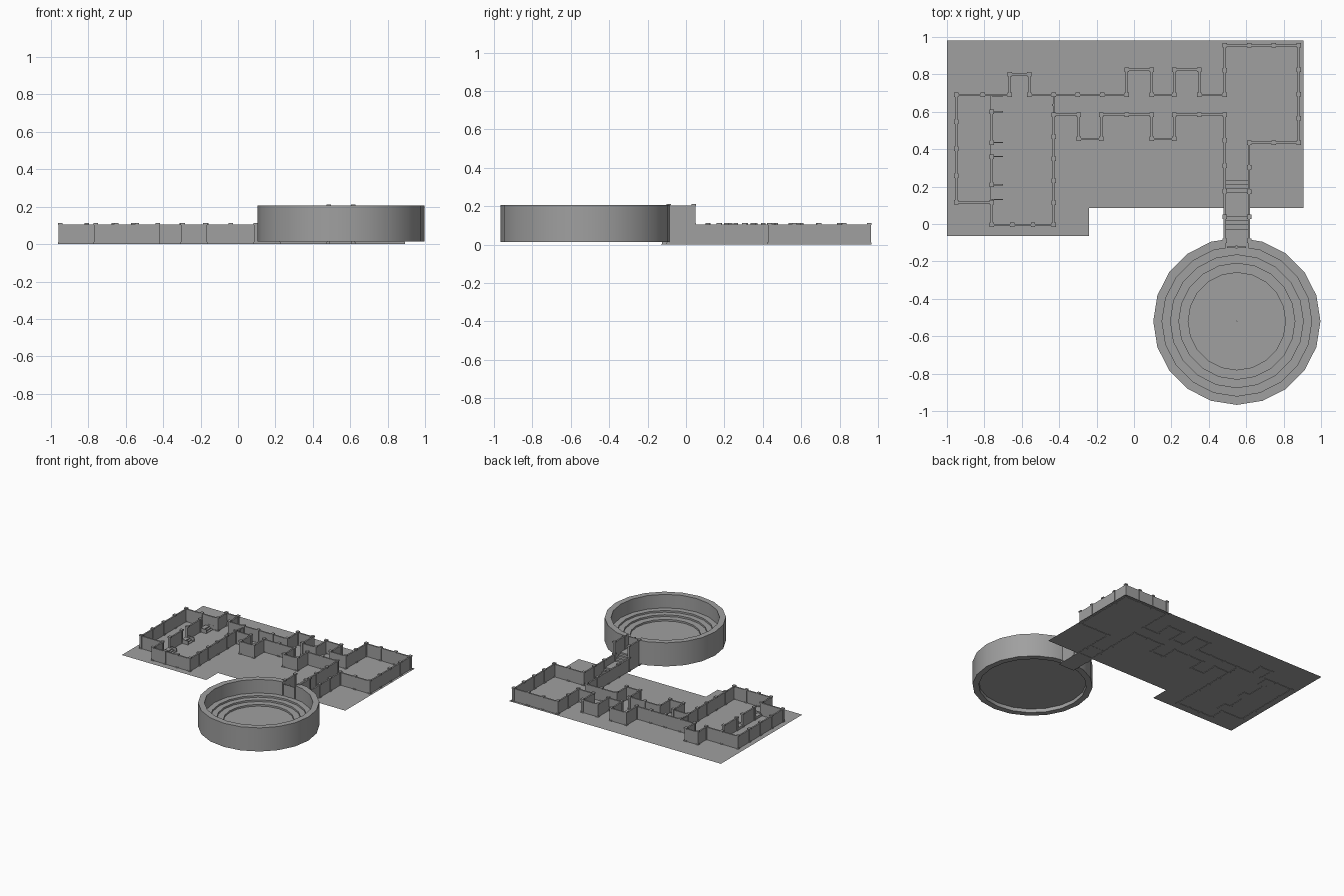
import bpy, bmesh, math
from mathutils import Matrix, Vector

cube = bpy.data.objects.get("Cube")
if cube:
    bpy.data.objects.remove(cube, do_unlink=True)

stone = bpy.data.materials.new("grey_stone")
stone.use_nodes = True
GREY = (0.35, 0.35, 0.35, 1)
stone.diffuse_color = GREY
stone.node_tree.nodes["Principled BSDF"].inputs["Base Color"].default_value = GREY


def finish(name, bm):
    bmesh.ops.recalc_face_normals(bm, faces=bm.faces)
    mesh = bpy.data.meshes.new(name)
    bm.to_mesh(mesh)
    bm.free()
    mesh.materials.append(stone)
    obj = bpy.data.objects.new(name, mesh)
    bpy.context.collection.objects.link(obj)
    return obj


def box(bm, x0, x1, y0, y1, z0, z1):
    mat = Matrix.Translation(((x0 + x1) / 2, (y0 + y1) / 2, (z0 + z1) / 2))
    mat = mat @ Matrix.Diagonal((x1 - x0, y1 - y0, z1 - z0, 1))
    bmesh.ops.create_cube(bm, size=1, matrix=mat)


def pillar(bm, x, y, top):
    # Shaft with a wider foot and cap
    for half, z0, z1 in ((0.009, 0, top), (0.012, 0, 0.01), (0.012, top - 0.01, top)):
        box(bm, x - half, x + half, y - half, y + half, z0, z1)


def wall_run(name, points, top=0.105):
    # Straight panels between evenly spaced pillars
    bm = bmesh.new()
    t = 0.006
    posts = set()
    for (ax, ay), (bx, by) in zip(points, points[1:]):
        box(bm, min(ax, bx) - t, max(ax, bx) + t, min(ay, by) - t, max(ay, by) + t, 0, top)
        a, b = Vector((ax, ay)), Vector((bx, by))
        n = max(1, round((b - a).length / 0.13))
        for i in range(n + 1):
            p = a.lerp(b, i / n)
            posts.add((round(p.x, 3), round(p.y, 3)))
    for x, y in sorted(posts):
        pillar(bm, x, y, top + 0.008)
    return finish(name, bm)


def lathe(name, profile, centre, sides=20):
    bm = bmesh.new()
    rings = []
    for r, z in profile:
        ring = []
        for i in range(sides):
            a = 2 * math.pi * i / sides
            ring.append(bm.verts.new((centre[0] + r * math.cos(a), centre[1] + r * math.sin(a), z)))
        rings.append(ring)
    for lower, upper in zip(rings, rings[1:] + rings[:1]):
        for i in range(sides):
            j = (i + 1) % sides
            bm.faces.new((lower[i], lower[j], upper[j], upper[i]))
    return finish(name, bm)


# Ground sheet
bm = bmesh.new()
outline = [(-1, 0.98), (-1, -0.065), (-0.24, -0.065), (-0.24, 0.085), (0.905, 0.085), (0.905, 0.98)]
face = bm.faces.new([bm.verts.new((x, y, 0.003)) for x, y in outline])
bmesh.ops.solidify(bm, geom=[face], thickness=0.003)
finish("ground", bm)

# Outer walls with alcoves on the back side
N, S = 0.69, 0.585
back = [(-0.76, 0.115), (-0.95, 0.115), (-0.95, N)]
for x0, x1, y in ((-0.665, -0.56, 0.80), (-0.04, 0.095, 0.825), (0.215, 0.35, 0.825)):
    back += [(x0, N), (x0, y), (x1, y), (x1, N)]
back += [(0.485, N), (0.485, 0.955), (0.88, 0.955), (0.88, 0.435), (0.615, 0.435), (0.615, 0.04)]
wall_run("back_wall", back)

# Front walls with alcoves
front = [(-0.76, 0.115), (-0.76, -0.005), (-0.43, -0.005), (-0.43, S)]
for x0, x1 in ((-0.295, -0.175), (0.095, 0.215)):
    front += [(x0, S), (x0, 0.455), (x1, 0.455), (x1, S)]
front += [(0.485, S), (0.485, 0.04)]
wall_run("front_wall", front)

# Taller passage walls beside the arena
for name, x in (("passage_wall_right", 0.485), ("passage_wall_left", 0.615)):
    wall_run(name, [(x, 0.04), (x, -0.09)], 0.203)

# Divider in the west room, open at three short stairs
wall_run("divider_back", [(-0.76, 0.60), (-0.76, 0.435)])
wall_run("divider_front", [(-0.76, 0.36), (-0.76, 0.21)])
bm = bmesh.new()
for y0, y1 in ((0.60, 0.685), (0.36, 0.435), (0.13, 0.21)):
    for i in range(3):
        box(bm, -0.77, -0.735 + 0.016 * i, y0, y1, 0, 0.024 - 0.008 * i)
    for y in (y0, y1):
        box(bm, -0.76, -0.70, y - 0.003, y + 0.003, 0, 0.035)
finish("divider_stairs", bm)

# Passage floor with two flights climbing to the arena
bm = bmesh.new()
box(bm, 0.48, 0.62, -0.13, 0.1, 0, 0.004)
for start, base in ((0.235, 0), (0.04, 0.048)):
    for i in range(4):
        box(bm, 0.49, 0.61, -0.125, start - 0.022 * i, 0.002, base + 0.012 * (i + 1))
finish("passage_stairs", bm)

# Double gates
bm = bmesh.new()
for y0, y1 in ((0.59, 0.632), (0.642, 0.685)):
    box(bm, -0.434, -0.426, y0, y1, 0, 0.095)
box(bm, -0.438, -0.422, 0.632, 0.642, 0, 0.1)
finish("hall_gate", bm)
bm = bmesh.new()
for x0, x1 in ((0.497, 0.543), (0.553, 0.6)):
    box(bm, x0, x1, -0.128, -0.12, 0.096, 0.19)
box(bm, 0.542, 0.554, -0.132, -0.116, 0.096, 0.195)
finish("arena_gate", bm)

# Round arena wall with an opening for the passage
CENTRE = (0.55, -0.52)
ring = lathe("arena_wall", [(0.447, 0.015), (0.447, 0.207), (0.4, 0.207), (0.4, 0.015)], CENTRE)
bm = bmesh.new()
box(bm, 0.491, 0.609, -0.2, 0.0, 0.096, 0.3)
cutter = finish("opening_cutter", bm)
cutter.hide_render = True
cut = ring.modifiers.new("opening", "BOOLEAN")
cut.operation = "DIFFERENCE"
cut.solver = "EXACT"
cut.object = cutter
bpy.context.view_layer.objects.active = ring
bpy.ops.object.modifier_apply(modifier=cut.name)
bpy.data.objects.remove(cutter, do_unlink=True)

# Stepped arena floor sinking towards the middle
steps = [(0.001, 0.045), (0.001, 0.055)]
for i, r in enumerate((0.26, 0.31, 0.355)):
    steps += [(r, 0.055 + 0.014 * i), (r, 0.069 + 0.014 * i)]
steps += [(0.402, 0.097), (0.402, 0.045)]
floor = lathe("arena_floor", steps, CENTRE)

for obj in (ring, floor):
    bpy.ops.object.select_all(action="DESELECT")
    obj.select_set(True)
    bpy.context.view_layer.objects.active = obj
    bpy.ops.object.shade_smooth_by_angle(angle=math.radians(30))
